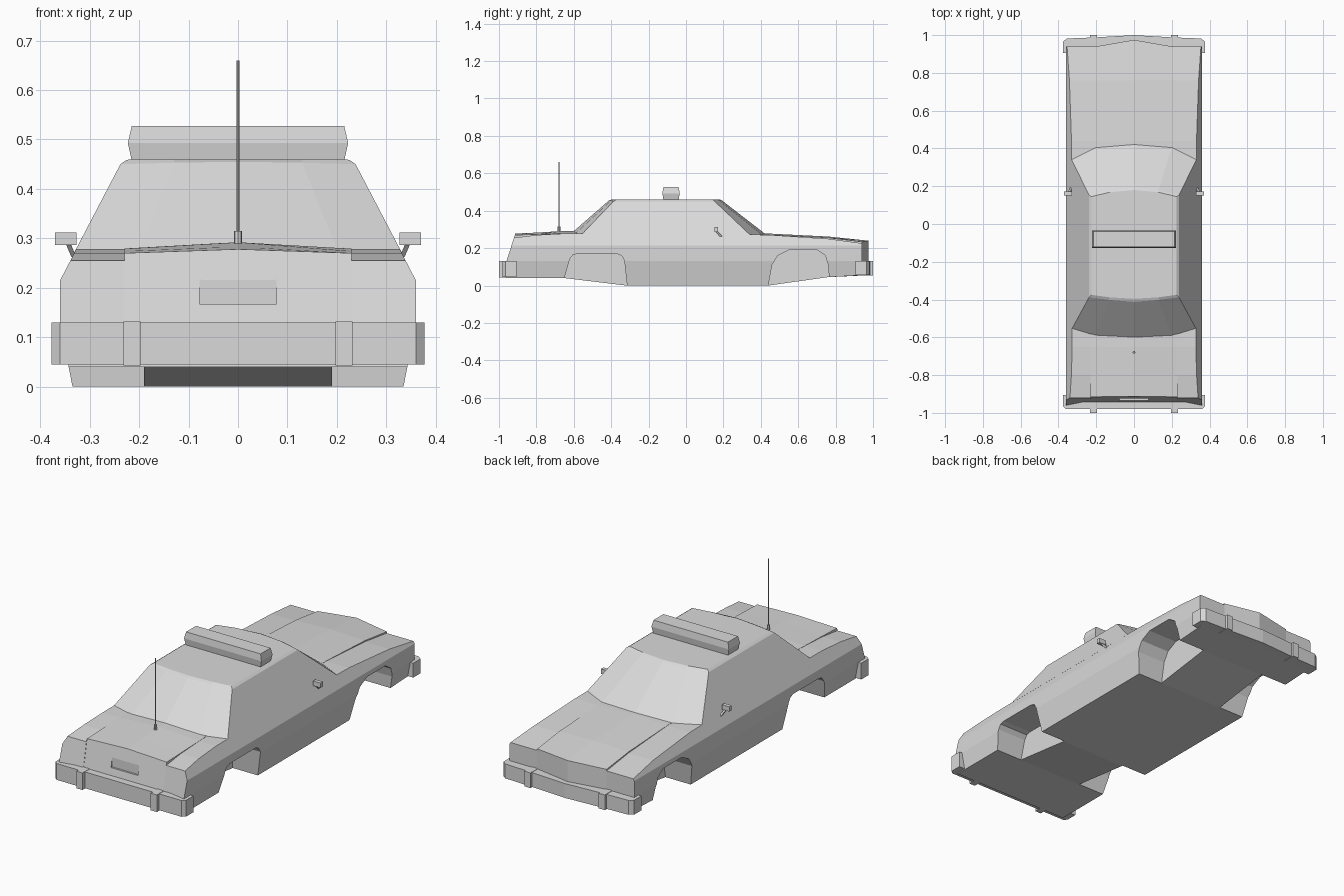
import bpy
import bmesh

default_cube = bpy.data.objects.get("Cube")
if default_cube:
    bpy.data.objects.remove(default_cube, do_unlink=True)

GREY = (0.7, 0.7, 0.7, 1.0)
paint = bpy.data.materials.new("plain grey")
paint.use_nodes = True
paint.diffuse_color = GREY
paint.node_tree.nodes["Principled BSDF"].inputs["Base Color"].default_value = GREY


def mirror_ring(half):
    """Close a half outline that starts and ends on the centre plane."""
    return half + [(-p[0], *p[1:]) for p in reversed(half[1:-1])]


def loft(name, rings, caps=None):
    """Skin closed rings of points; caps lists the end faces by ring index."""
    bm = bmesh.new()
    rows = [[bm.verts.new(p) for p in ring] for ring in rings]
    count = len(rows[0])
    for a, b in zip(rows, rows[1:]):
        for i in range(count):
            j = (i + 1) % count
            bm.faces.new((a[i], a[j], b[j], b[i]))
    for face in caps or [range(count)]:
        for row in (rows[0], rows[-1]):
            bm.faces.new([row[i] for i in face])
    bmesh.ops.recalc_face_normals(bm, faces=bm.faces)
    mesh = bpy.data.meshes.new(name)
    bm.to_mesh(mesh)
    bm.free()
    mesh.materials.append(paint)
    obj = bpy.data.objects.new(name, mesh)
    bpy.context.collection.objects.link(obj)
    return obj


def box(name, x, y, z):
    plan = [(x[0], y[0]), (x[1], y[0]), (x[1], y[1]), (x[0], y[1])]
    return loft(name, [[(px, py, h) for px, py in plan] for h in z])


def cut(target, cutter):
    """Subtract the cutter from the target and discard the cutter."""
    mod = target.modifiers.new("cut", "BOOLEAN")
    mod.operation = "DIFFERENCE"
    mod.solver = "EXACT"
    mod.object = cutter
    bpy.context.view_layer.update()
    graph = bpy.context.evaluated_depsgraph_get()
    mesh = bpy.data.meshes.new_from_object(target.evaluated_get(graph))
    target.modifiers.clear()
    target.data = mesh
    bpy.data.objects.remove(cutter, do_unlink=True)


# Lower body: y, underside, fender top, lid edge, lid centre, lid half width
stations = [
    (-0.96, 0.04, 0.255, 0.27, 0.278, 0.23),
    (-0.8, 0.04, 0.27, 0.274, 0.283, 0.23),
    (-0.65, 0.04, 0.278, 0.279, 0.292, 0.23),
    (-0.32, 0, 0.28, 0.281, 0.29, 0.22),
    (0.44, 0, 0.271, 0.272, 0.278, 0.2),
    (0.76, 0.045, 0.25, 0.256, 0.262, 0.2),
    (0.94, 0.055, 0.226, 0.234, 0.24, 0.2),
]


def body_ring(y, low, fender, edge, centre, lid):
    outline = [(0, low), (lid, low), (0.335 + 0.19 * low, low), (0.36, 0.13),
               (0.36, 0.215), (0.36 - 0.52 * (fender - 0.215), fender),
               (lid, fender), (lid, edge), (0, centre)]
    half = []
    for x, z in outline:
        py = y
        if y == stations[0][0]:
            py += 0.32 * max(0, z - 0.13)      # sloping tail panel
        if y == stations[-1][0] and x == 0:
            py += 0.035                         # pointed nose
        half.append((x, py, z))
    return mirror_ring(half)


middle, outer = [0, 1, 6, 7, 8], [1, 2, 3, 4, 5, 6]
end_caps = [face for part in (middle, outer)
            for face in (part, [(16 - i) % 16 for i in part])]
body = loft("body", [body_ring(*s) for s in stations], end_caps)

# Wheel arches, open at the sides and underneath
rear_arch = [(-0.65, -0.05), (-0.65, 0.04), (-0.622, 0.14), (-0.605, 0.163),
             (-0.58, 0.17), (-0.37, 0.17), (-0.345, 0.16), (-0.33, 0.135),
             (-0.315, 0), (-0.315, -0.05)]
front_arch = [(0.44, -0.05), (0.44, 0), (0.46, 0.11), (0.49, 0.16),
              (0.55, 0.19), (0.7, 0.19), (0.745, 0.16), (0.76, 0.11),
              (0.765, 0.045), (0.765, -0.05)]
for arch in (rear_arch, front_arch):
    for side in (-1, 1):
        cut(body, loft("arch_cutter",
                       [[(side * x, y, z) for y, z in arch] for x in (0.19, 0.5)]))

# Plate recess in the tail panel
cut(body, box("plate_cutter", (-0.078, 0.078), (-1.1, -0.925), (0.167, 0.245)))

# Cabin: sloping windows and a chamfered roof
cabin_base = [(0, 0.425, 0.275), (0.2, 0.405, 0.272), (0.331, 0.342, 0.271),
              (0.33, -0.557, 0.274), (0.2, -0.592, 0.278), (0, -0.607, 0.285)]
cabin_eave = [(0, 0.192, 0.455), (0.13, 0.18, 0.453), (0.238, 0.153, 0.45),
              (0.238, -0.388, 0.45), (0.13, -0.402, 0.453), (0, -0.412, 0.455)]
cabin_roof = [(0, 0.18, 0.46), (0.13, 0.168, 0.46), (0.225, 0.145, 0.459),
              (0.225, -0.375, 0.459), (0.13, -0.388, 0.46), (0, -0.396, 0.46)]
loft("cabin", [mirror_ring(h) for h in (cabin_base, cabin_eave, cabin_roof)])

# Bumpers with chamfered corners and upright guards
front_plan = [(0, 1.0), (0.2, 0.988), (0.355, 0.982), (0.377, 0.965),
              (0.377, 0.905), (0, 0.905)]
rear_plan = [(0, -0.98), (0.2, -0.98), (0.36, -0.98), (0.377, -0.965),
             (0.377, -0.905), (0, -0.905)]
for name, plan, low, sign in (("front", front_plan, 0.055, 1),
                              ("rear", rear_plan, 0.045, -1)):
    loft(name + "_bumper",
         [mirror_ring([(x, y, z) for x, y in plan]) for z in (low, 0.13)])
    for side in (-1, 1):
        box(name + "_bumper_guard", (side * 0.197, side * 0.232),
            (sign * 0.93, sign * 1.0), (low - 0.002, 0.132))

# Roof light bar, widest at mid height
bar_rings = []
for half_x, half_y, z in ((0.215, 0.041, 0.457), (0.223, 0.046, 0.493),
                          (0.215, 0.041, 0.527)):
    bar_rings.append([(sx * half_x, -0.08 + sy * half_y, z)
                      for sx, sy in ((-1, -1), (1, -1), (1, 1), (-1, 1))])
loft("light_bar", bar_rings)

# Door mirrors: a flat head on a slanting stalk
for side in (-1, 1):
    box("mirror_head", (side * 0.327, side * 0.37), (0.152, 0.172), (0.287, 0.312))
    stalk = []
    for x, y, z in ((0.332, 0.188, 0.262), (0.344, 0.163, 0.29)):
        stalk.append([(side * (x + dx), y + dy, z)
                      for dx, dy in ((-0.005, -0.007), (0.005, -0.007),
                                     (0.005, 0.007), (-0.005, 0.007))])
    loft("mirror_stalk", stalk)

# Aerial on the boot lid
for name, radius, low, high in (("aerial_base", 0.008, 0.28, 0.315),
                                ("aerial_rod", 0.003, 0.31, 0.66)):
    bpy.ops.mesh.primitive_cylinder_add(vertices=8, radius=radius, depth=high - low,
                                        location=(0, -0.68, (low + high) / 2))
    aerial = bpy.context.object
    aerial.name = name
    aerial.data.materials.append(paint)
